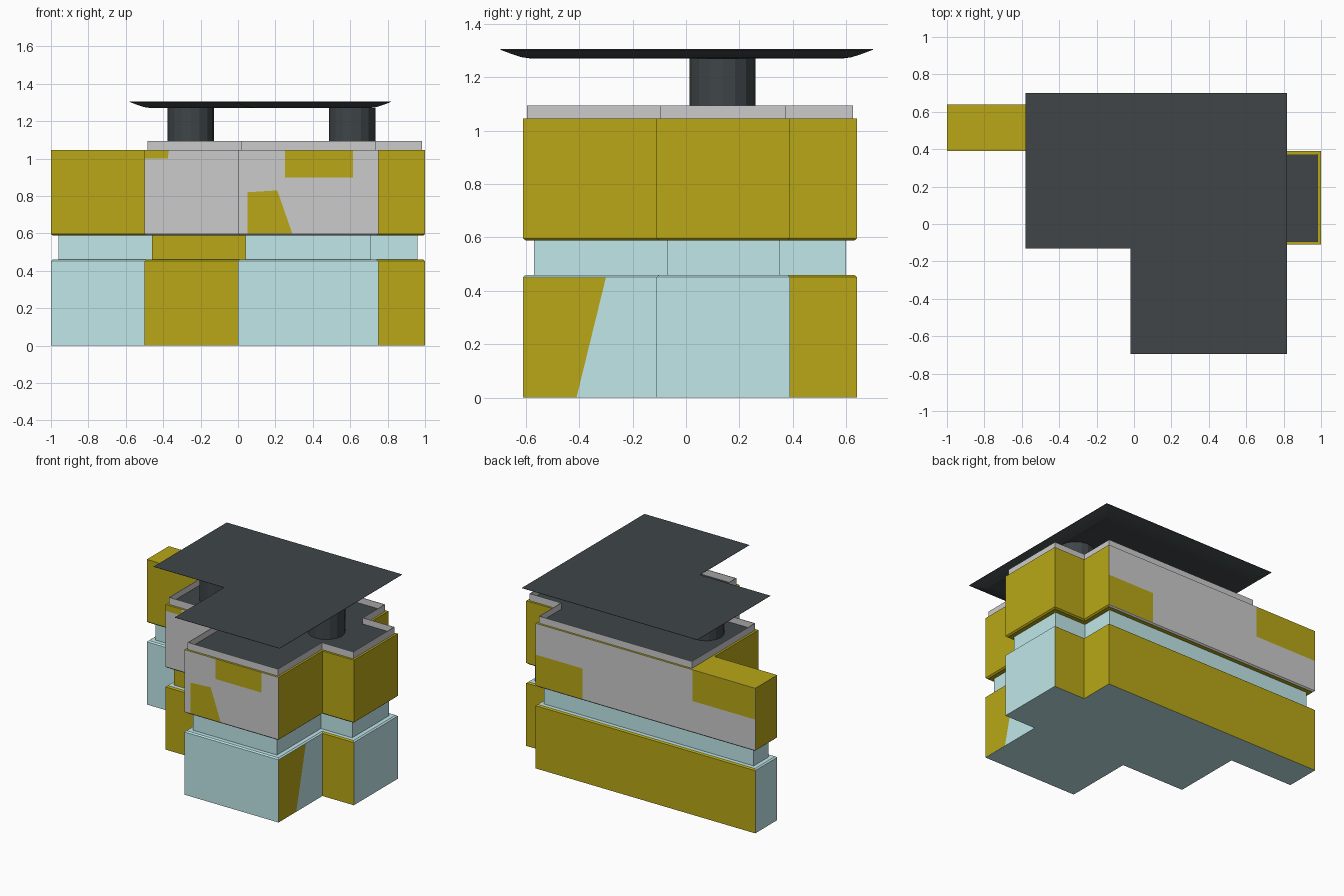
import bpy, bmesh
from mathutils import Vector

if "Cube" in bpy.data.objects:
    bpy.data.objects.remove(bpy.data.objects["Cube"])


def material(name, rgb):
    m = bpy.data.materials.new(name)
    m.diffuse_color = (*rgb, 1)
    m.use_nodes = True
    m.node_tree.nodes["Principled BSDF"].inputs["Base Color"].default_value = m.diffuse_color
    return m


MATS = {
    "Y": material("mustard", (0.48, 0.39, 0.008)),
    "B": material("pale_blue", (0.53, 0.80, 0.82)),
    "G": material("grey", (0.6, 0.6, 0.6)),
    "D": material("slate", (0.05, 0.06, 0.065)),
}
KEYS = list(MATS)


def finish(bm, name):
    mesh = bpy.data.meshes.new(name)
    bm.to_mesh(mesh)
    bm.free()
    for k in KEYS:
        mesh.materials.append(MATS[k])
    ob = bpy.data.objects.new(name, mesh)
    bpy.context.collection.objects.link(ob)
    return ob


def inset(poly, d):
    """Move every wall of a counter-clockwise plan inward by d."""
    out = []
    for i, p in enumerate(poly):
        a, p, b = Vector(poly[i - 1]), Vector(p), Vector(poly[(i + 1) % len(poly)])
        u, v = (p - a).normalized(), (b - p).normalized()
        out.append(p + d * (Vector((-u.y, u.x)) + Vector((-v.y, v.x))))
    return out


def tower(name, plan, levels, walls, cap):
    """Stack (inset, z) outlines of a plan; walls holds one colour key per edge."""
    n = len(plan)
    walls = walls * n if len(walls) == 1 else walls
    bm = bmesh.new()
    rings = [[bm.verts.new((p.x, p.y, z)) for p in inset(plan, d)] for d, z in levels]
    for lo, hi in zip(rings, rings[1:]):
        for i in range(n):
            j = (i + 1) % n
            bm.faces.new((lo[i], lo[j], hi[j], hi[i])).material_index = KEYS.index(walls[i])
    bm.faces.new(rings[0][::-1]).material_index = KEYS.index(cap)
    bm.faces.new(rings[-1]).material_index = KEYS.index(cap)
    return finish(bm, name)


def panel(name, pts, normal):
    """Flat mustard panel lying just proud of a wall."""
    bm = bmesh.new()
    n = Vector(normal)
    f = bm.faces.new([bm.verts.new(Vector(p) + n * 0.001) for p in pts])
    f.material_index = KEYS.index("Y")
    f.normal_update()
    if f.normal.dot(n) < 0:
        f.normal_flip()
    return finish(bm, name)


# Stepped building plan
core = [(-.5, -.11), (0, -.11), (0, -.61), (.75, -.61), (.75, -.11),
        (1, -.11), (1, .39), (.75, .39), (.75, .64)]
plan = [(-1, .39), (-.5, .39)] + core + [(-1, .64)]

# Storeys with the recessed window band between them
tower("lower_storey", plan, [(0, 0), (0, .452), (.01, .46)], "BBYBBBYBYYYB", "B")
tower("window_band", plan, [(.04, .458), (.04, .593)], "BBYBBBBBBBBB", "B")
tower("upper_storey", plan, [(.01, .588), (0, .597), (0, 1.045)], "YYGGGYYYYYGY", "Y")

# Parapet and roof deck around the main block
main = core + [(-.5, .64)]
bm = bmesh.new()
loops = [[bm.verts.new((p.x, p.y, z)) for p in inset(main, d)]
         for d, z in ((.015, 1.045), (.015, 1.095), (.019, 1.095), (.019, 1.045))]
for a, b in zip(loops, loops[1:] + loops[:1]):
    for i in range(len(main)):
        j = (i + 1) % len(main)
        bm.faces.new((a[i], a[j], b[j], b[i])).material_index = KEYS.index("G")
finish(bm, "parapet")
tower("roof_deck", main, [(.02, 1.045), (.02, 1.052)], "D", "D")

# Floating canopy with a curved underside
canopy = [(-.58, -.132), (-.018, -.132), (-.018, -.695), (.818, -.695), (.818, .7), (-.58, .7)]
tower("canopy", canopy, [(.115, 1.27), (.08, 1.275), (.045, 1.286), (0, 1.303), (0, 1.305)], "D", "D")

# Round canopy supports
for side, x in (("left", -.252), ("right", .61)):
    bpy.ops.mesh.primitive_cylinder_add(vertices=16, radius=.124, depth=.222,
                                        location=(x, .137, 1.16))
    ob = bpy.context.object
    ob.name = side + "_canopy_support"
    ob.data.materials.append(MATS["D"])

# Mustard wall panels
for name, y, ny, corners in (
        ("front_high_panel", -.61, -1, [(.25, .9), (.615, .9), (.615, 1.044), (.25, 1.044)]),
        ("front_low_panel", -.61, -1, [(.05, .6), (.29, .6), (.21, .83), (.05, .82)]),
        ("notch_panel", -.11, -1, [(-.499, 1.0), (-.375, 1.0), (-.37, 1.044), (-.499, 1.044)]),
        ("back_low_panel", .64, 1, [(.375, .6), (.749, .6), (.749, .82), (.375, .82)]),
        ("back_high_panel", .64, 1, [(-.999, .82), (-.5, .82), (-.5, 1.044), (-.999, 1.044)])):
    panel(name, [(x, y, z) for x, z in corners], (0, ny, 0))
panel("side_panel", [(.75, -.609, .001), (.75, -.41, .001), (.75, -.3, .45), (.75, -.609, .45)], (1, 0, 0))
